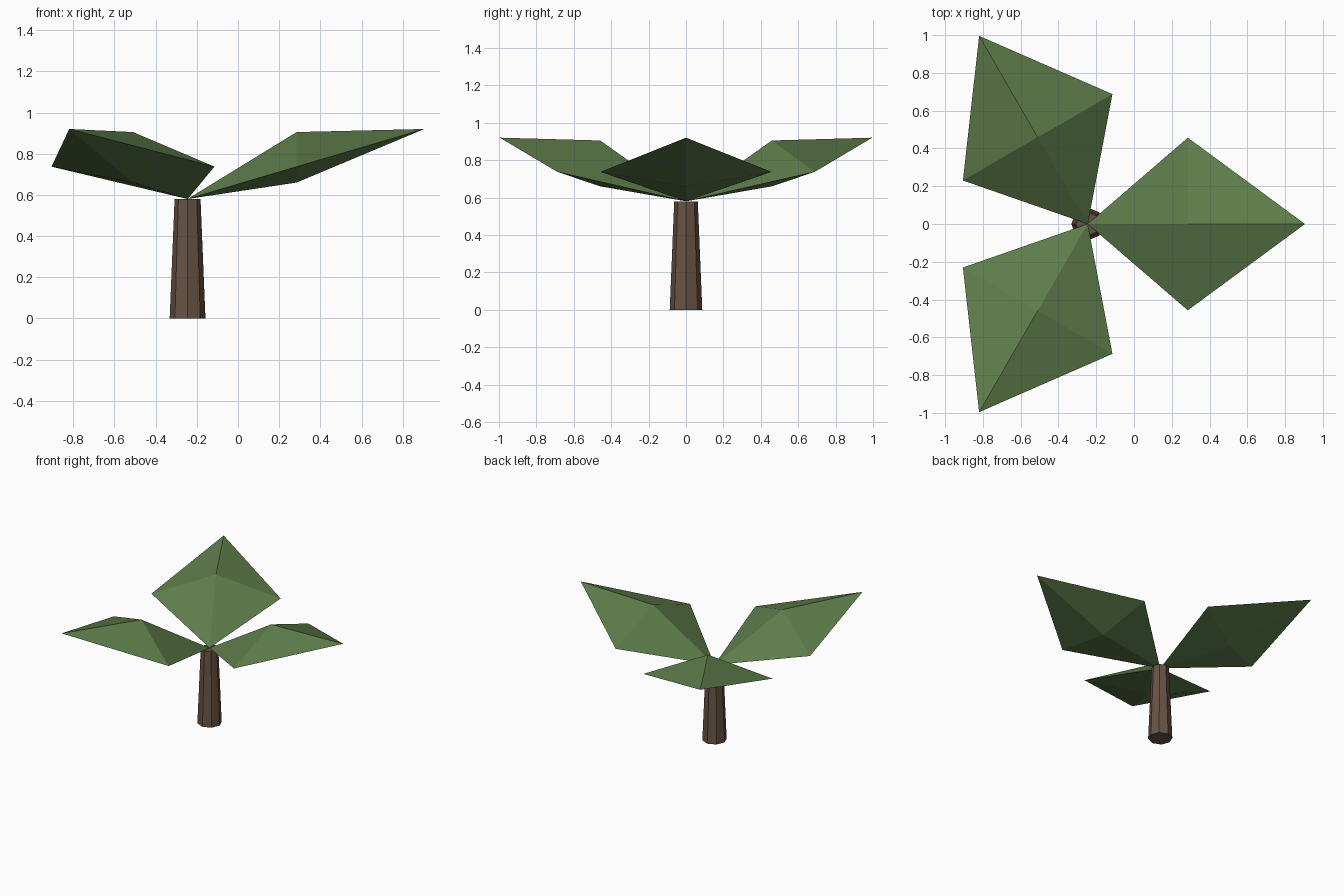
import bpy
import bmesh
from math import radians
from mathutils import Matrix, Vector

cube = bpy.data.objects.get("Cube")
if cube:
    bpy.data.objects.remove(cube, do_unlink=True)

CENTRE_X = -0.245
TRUNK_HEIGHT = 0.58


def make_material(name, rgb):
    mat = bpy.data.materials.new(name)
    mat.use_nodes = True
    color = (*rgb, 1.0)
    mat.diffuse_color = color
    mat.node_tree.nodes["Principled BSDF"].inputs["Base Color"].default_value = color
    return mat


def make_object(name, bm, mat):
    bmesh.ops.recalc_face_normals(bm, faces=bm.faces)
    mesh = bpy.data.meshes.new(name)
    bm.to_mesh(mesh)
    bm.free()
    mesh.materials.append(mat)
    obj = bpy.data.objects.new(name, mesh)
    bpy.context.collection.objects.link(obj)
    return obj


bark = make_material("bark brown", (0.135, 0.087, 0.058))
green = make_material("leaf green", (0.112, 0.205, 0.070))

# Tapered eight-sided trunk
bm = bmesh.new()
bmesh.ops.create_cone(bm, cap_ends=True, segments=8, radius1=0.087,
                      radius2=0.063, depth=TRUNK_HEIGHT,
                      matrix=Matrix.Translation((CENTRE_X, 0, TRUNK_HEIGHT / 2)))
make_object("trunk", bm, bark)


# Faceted diamond leaf: a flat rim with a raised ridge and a bulging underside
def make_leaf(name, angle):
    bm = bmesh.new()
    rim = [bm.verts.new(p) for p in
           ((0, 0, 0), (0.53, -0.457, 0.157), (1.15, 0, 0.34), (0.53, 0.457, 0.157))]
    for height in (0.325, 0.08):
        peak = bm.verts.new((0.53, 0, height))
        for i in range(4):
            bm.faces.new((rim[i], rim[(i + 1) % 4], peak))
    place = Matrix.Translation(Vector((CENTRE_X, 0, TRUNK_HEIGHT)))
    bm.transform(place @ Matrix.Rotation(radians(angle), 4, "Z"))
    make_object(name, bm, green)


for name, angle in (("left_leaf", 0), ("back_leaf", 120), ("front_leaf", 240)):
    make_leaf(name, angle)
